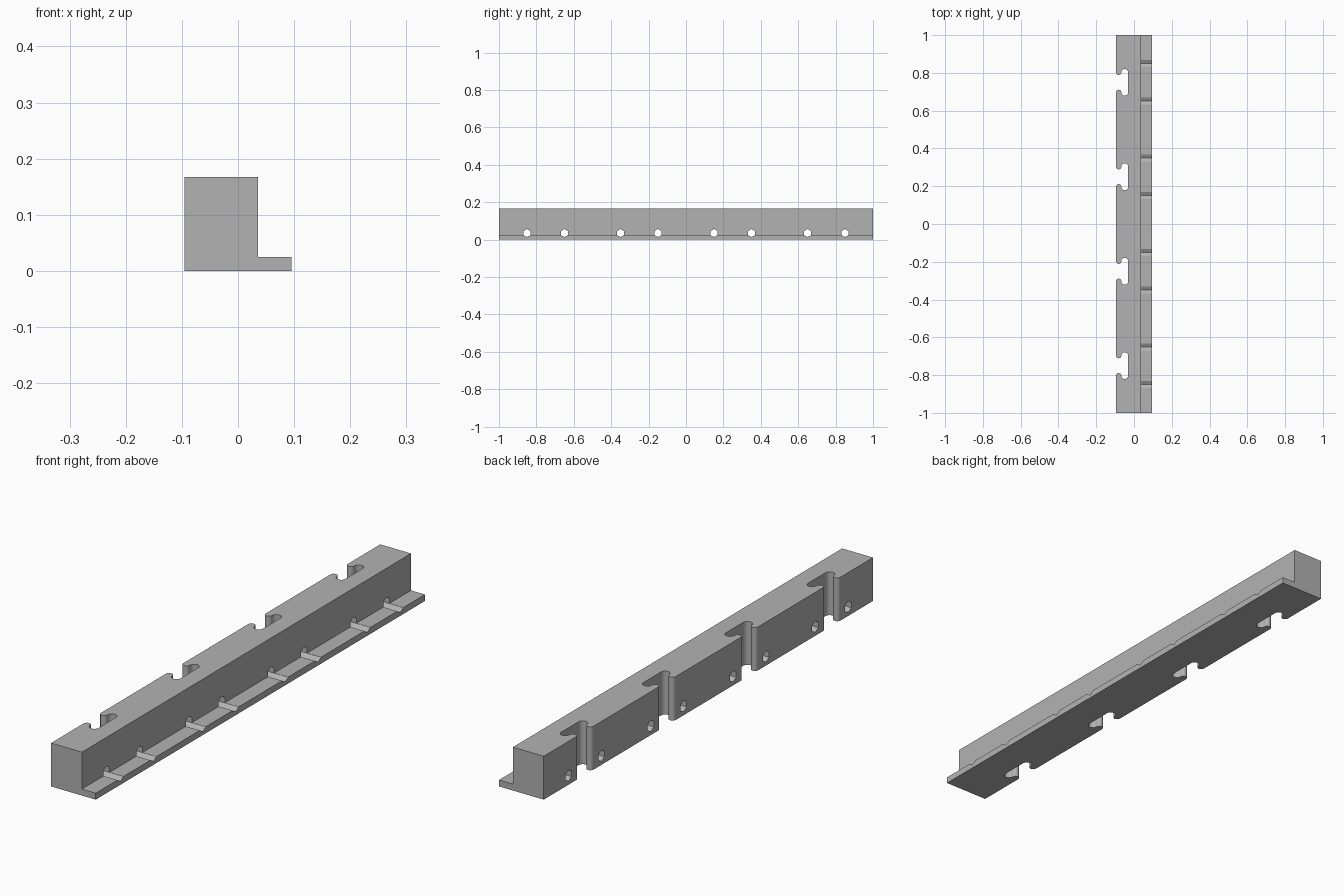
import bpy, bmesh
from math import sin, cos, pi, radians
from mathutils import Vector

if "Cube" in bpy.data.objects:
    bpy.data.objects.remove(bpy.data.objects["Cube"], do_unlink=True)

# Main dimensions
HALF_W, HALF_L, HEIGHT = 0.095, 1.0, 0.167
STEP_X, LEDGE_H = 0.036, 0.025
LIP_R, POCKET_R, SLOT_Y = 0.014, 0.018, 0.053
HOLE_R, HOLE_Z = 0.0215, 0.035

grey = bpy.data.materials.new("plain grey")
grey.use_nodes = True
colour = (0.448, 0.448, 0.448, 1)
grey.diffuse_color = colour
grey.node_tree.nodes["Principled BSDF"].inputs["Base Color"].default_value = colour


def prism(name, outlines, direction):
    """Extrude closed outlines along a direction into one mesh object."""
    bm = bmesh.new()
    for outline in outlines:
        face = bm.faces.new([bm.verts.new(p) for p in outline])
        top = bmesh.ops.extrude_face_region(bm, geom=[face])["geom"]
        moved = [v for v in top if isinstance(v, bmesh.types.BMVert)]
        bmesh.ops.translate(bm, verts=moved, vec=Vector(direction))
    bmesh.ops.recalc_face_normals(bm, faces=bm.faces)
    mesh = bpy.data.meshes.new(name)
    bm.to_mesh(mesh)
    bm.free()
    mesh.materials.append(grey)
    obj = bpy.data.objects.new(name, mesh)
    bpy.context.collection.objects.link(obj)
    return obj


def cut(target, cutter):
    """Subtract the cutter and remove it."""
    cutter.hide_render = True
    mod = target.modifiers.new("cut", "BOOLEAN")
    mod.operation, mod.solver, mod.object = "DIFFERENCE", "EXACT", cutter
    bpy.context.view_layer.objects.active = target
    bpy.ops.object.modifier_apply(modifier=mod.name)
    bpy.data.objects.remove(cutter, do_unlink=True)


def slot_half():
    """Rounded lip followed by the rounded end of the T-shaped pocket."""
    n = 12
    lip_x = -HALF_W + LIP_R
    pocket_x = -HALF_W + 2 * LIP_R + POCKET_R
    lip = [(lip_x - LIP_R * cos(pi * i / n), SLOT_Y - LIP_R * sin(pi * i / n))
           for i in range(n)]
    pocket = [(pocket_x - POCKET_R * cos(pi * i / n), SLOT_Y + POCKET_R * sin(pi * i / n))
              for i in range(n + 1)]
    return lip + pocket


# Rail body: plan outline with four T-slots along the left edge of the plan
half = slot_half()
plan = [(HALF_W, -HALF_L, 0), (HALF_W, HALF_L, 0), (-HALF_W, HALF_L, 0)]
for y in (0.75, 0.25, -0.25, -0.75):
    plan += [(x, y + d, 0) for x, d in half]
    plan += [(x, y - d, 0) for x, d in reversed(half)]
plan.append((-HALF_W, -HALF_L, 0))
rail = prism("slotted_rail", [plan], (0, 0, HEIGHT))

# Step that leaves the thin ledge
step = [(STEP_X, -1.1, LEDGE_H), (0.2, -1.1, LEDGE_H),
        (0.2, -1.1, 0.3), (STEP_X, -1.1, 0.3)]
cut(rail, prism("step_cutter", [step], (0, 2.2, 0)))

# Hexagonal cross holes, which also groove the ledge
holes = []
for centre in (-0.75, -0.25, 0.25, 0.75):
    for y in (centre - 0.1, centre + 0.1):
        holes.append([(-0.2, y + HOLE_R * sin(pi * k / 3), HOLE_Z + HOLE_R * cos(pi * k / 3))
                      for k in range(6)])
cut(rail, prism("hole_cutter", holes, (0.4, 0, 0)))

# Smooth slot walls, crisp edges elsewhere
bpy.ops.object.select_all(action="DESELECT")
rail.select_set(True)
bpy.context.view_layer.objects.active = rail
bpy.ops.object.shade_smooth_by_angle(angle=radians(30))
